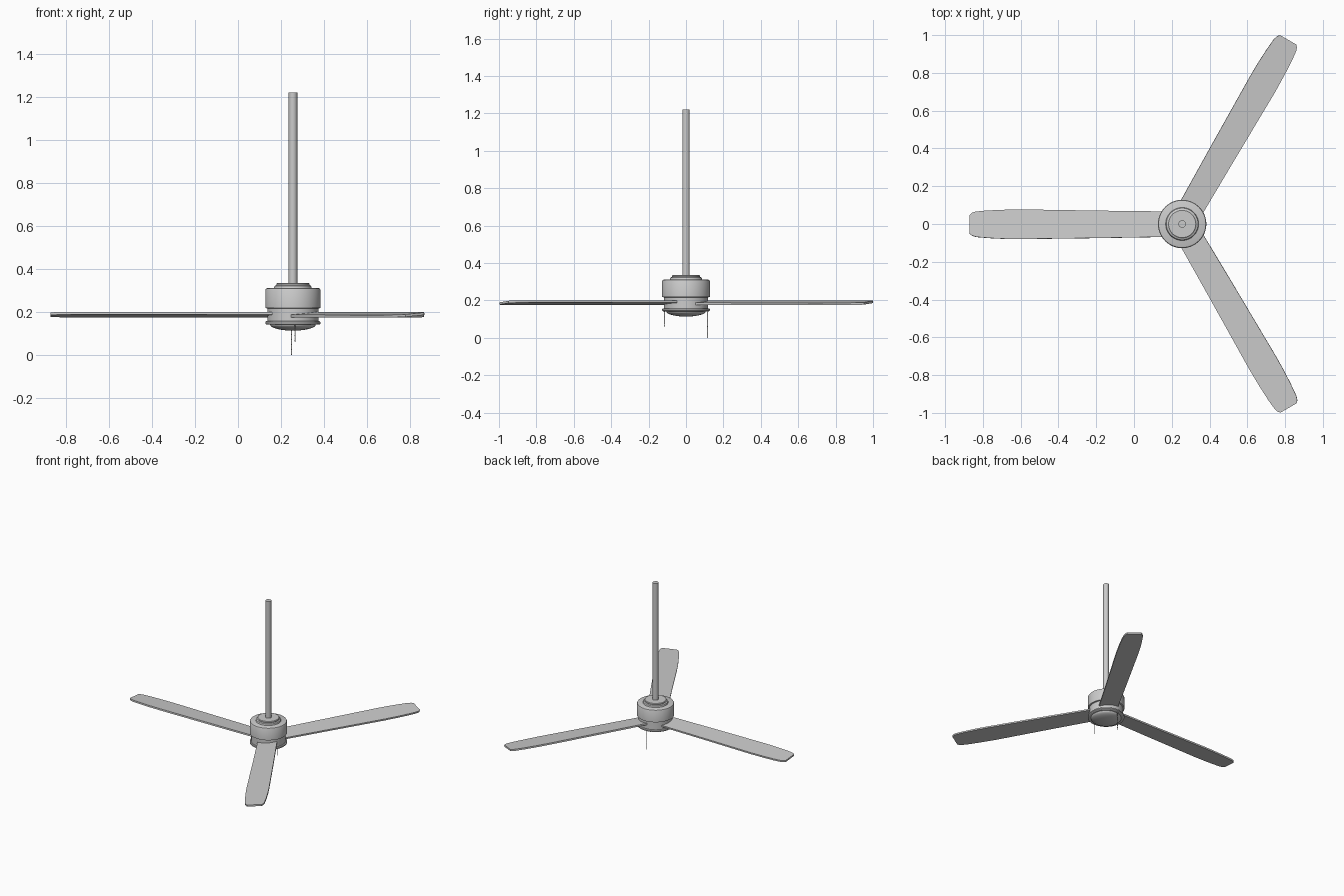
import bpy, bmesh, math
from mathutils import Matrix, Vector

if "Cube" in bpy.data.objects:
    bpy.data.objects.remove(bpy.data.objects["Cube"])

CX = 0.255          # x of the fan's axis
grey = bpy.data.materials.new("light_grey")
grey.diffuse_color = (0.6, 0.6, 0.6, 1)
grey.use_nodes = True
grey.node_tree.nodes["Principled BSDF"].inputs["Base Color"].default_value = grey.diffuse_color


def finish(name, bm, angle=30):
    bmesh.ops.recalc_face_normals(bm, faces=bm.faces[:])
    me = bpy.data.meshes.new(name)
    bm.to_mesh(me)
    bm.free()
    me.materials.append(grey)
    ob = bpy.data.objects.new(name, me)
    bpy.context.collection.objects.link(ob)
    bpy.ops.object.select_all(action='DESELECT')
    ob.select_set(True)
    bpy.context.view_layer.objects.active = ob
    bpy.ops.object.shade_smooth_by_angle(angle=math.radians(angle))
    return ob


def lathe(name, profile, n=64):
    """Spin (radius, z) points around the fan axis."""
    bm = bmesh.new()
    vs = [bm.verts.new((CX + r, 0, z)) for r, z in profile]
    es = [bm.edges.new(p) for p in zip(vs, vs[1:])]
    bmesh.ops.spin(bm, geom=vs + es, cent=(CX, 0, 0), axis=(0, 0, 1),
                   angle=math.tau, steps=n, use_merge=True)
    bmesh.ops.remove_doubles(bm, verts=bm.verts[:], dist=1e-5)
    return finish(name, bm)


# hanging rod
lathe("rod", [(0, 1.22), (0.02, 1.22), (0.02, 0.32), (0, 0.32)], 32)
# stepped top cap
lathe("top_cap", [(0, 0.336), (0.072, 0.336), (0.076, 0.332), (0.076, 0.326),
                  (0.084, 0.322), (0.088, 0.31), (0.088, 0.30), (0, 0.30)])
# motor housing with the narrower neck that holds the blades
lathe("motor_housing", [(0, 0.312), (0.118, 0.312), (0.125, 0.309), (0.128, 0.303),
                        (0.128, 0.219), (0.118, 0.217), (0.118, 0.156), (0, 0.156)])
# lower flange and shallow bowl
lathe("lower_flange", [(0, 0.158), (0.124, 0.158), (0.128, 0.154), (0.128, 0.146),
                       (0.122, 0.142), (0, 0.142)])
lathe("bottom_bowl", [(0, 0.148), (0.106, 0.148)] +
      [(0.106 * math.cos(a), 0.142 - 0.028 * math.sin(a))
       for a in [i * math.pi / 16 for i in range(9)]])

# blades: outline as (distance from axis, sideways), pitched
OUTLINE = [(0.06, -0.066), (0.4, -0.070), (0.85, -0.077), (0.95, -0.075),
           (1.04, -0.071), (1.095, -0.065), (1.115, -0.058), (1.125, -0.047),
           (1.125, 0.052), (1.112, 0.062), (1.09, 0.069), (1.02, 0.075),
           (0.94, 0.079), (0.85, 0.080), (0.4, 0.074), (0.06, 0.068)]
for name, deg in (("left_blade", 180), ("back_blade", 60), ("front_blade", -60)):
    bm = bmesh.new()
    face = bm.faces.new([bm.verts.new((x, y, -0.006)) for x, y in OUTLINE])
    ext = bmesh.ops.extrude_face_region(bm, geom=[face])
    for v in ext["geom"]:
        if isinstance(v, bmesh.types.BMVert):
            v.co.z = 0.006
    bm.transform(Matrix.Translation((CX, 0, 0.188)) @
                 Matrix.Rotation(math.radians(deg), 4, 'Z') @
                 Matrix.Rotation(math.radians(5), 4, 'X'))
    finish(name, bm)

# beaded pull chains
for name, x, y, low in (("long_pull_chain", 0.248, 0.116, 0.0),
                        ("short_pull_chain", 0.265, -0.116, 0.06)):
    bm = bmesh.new()
    r, z = 0.003, low + 0.003
    while z < 0.146:
        bmesh.ops.create_icosphere(bm, subdivisions=1, radius=r,
                                   matrix=Matrix.Translation((x, y, z)))
        z += 0.0058
    bmesh.ops.create_cone(bm, cap_ends=True, segments=6, radius1=0.0012, radius2=0.0012,
                          depth=0.144 - low - 0.003,
                          matrix=Matrix.Translation((x, y, (0.144 + low + 0.003) / 2)))
    finish(name, bm, 60)
